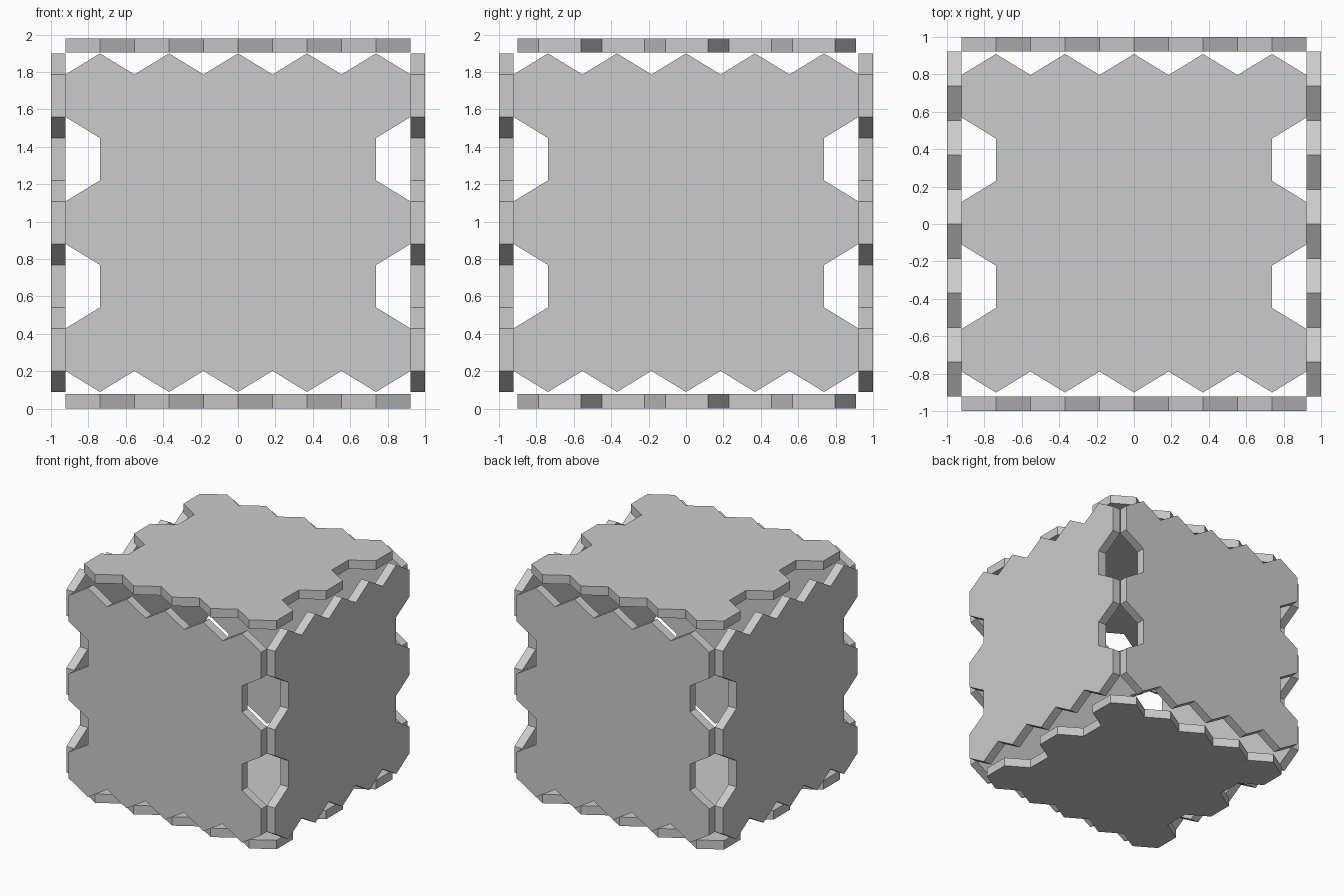
import bpy, bmesh
from math import radians
from mathutils import Matrix

if "Cube" in bpy.data.objects:
    bpy.data.objects.remove(bpy.data.objects["Cube"])

W = 0.1845             # half width of one hexagon cell
SIDE, SLOPE = 0.1135, 0.1125   # half of its upright side, rise of its slanted side
PITCH = 2 * SIDE + SLOPE       # distance between rows
T0, T1 = 0.923, 1.0    # inner and outer face of a panel, from the centre


def panel_outline():
    """Outline of five rows of hexagon cells (5-4-5-4-5)."""
    right = []
    for row in (2, 1, 0, -1, -2):
        x = (5 if row % 2 == 0 else 4) * W
        right += [(x, row * PITCH + SIDE), (x, row * PITCH - SIDE)]
    low = 2 * PITCH + SIDE
    bottom = [(i * W, -low - (SLOPE if i % 2 == 0 else 0)) for i in range(4, -5, -1)]
    left = [(-x, y) for x, y in reversed(right)]
    top = [(-x, -y) for x, y in bottom]
    return right + bottom + left + top


def panel(name, matrix):
    bm = bmesh.new()
    face = bm.faces.new([bm.verts.new((x, y, T0)) for x, y in panel_outline()])
    ext = bmesh.ops.extrude_face_region(bm, geom=[face], use_keep_orig=True)
    verts = [g for g in ext["geom"] if isinstance(g, bmesh.types.BMVert)]
    bmesh.ops.translate(bm, verts=verts, vec=(0, 0, T1 - T0))
    bmesh.ops.recalc_face_normals(bm, faces=bm.faces)
    bm.transform(matrix)
    me = bpy.data.meshes.new(name)
    bm.to_mesh(me)
    bm.free()
    bpy.context.collection.objects.link(bpy.data.objects.new(name, me))


# Four upright walls
upright = Matrix.Rotation(radians(90), 4, 'X')
for k, name in enumerate(("front_panel", "right_panel", "back_panel", "left_panel")):
    panel(name, Matrix.Translation((0, 0, 0.994)) @ Matrix.Rotation(radians(90 * k), 4, 'Z') @ upright)

# Lid and floor
panel("top_panel", Matrix.Translation((0, 0.004, 0.98)))
panel("bottom_panel", Matrix.Translation((0, 0.004, 1.0)) @ Matrix.Rotation(radians(180), 4, 'Y'))
